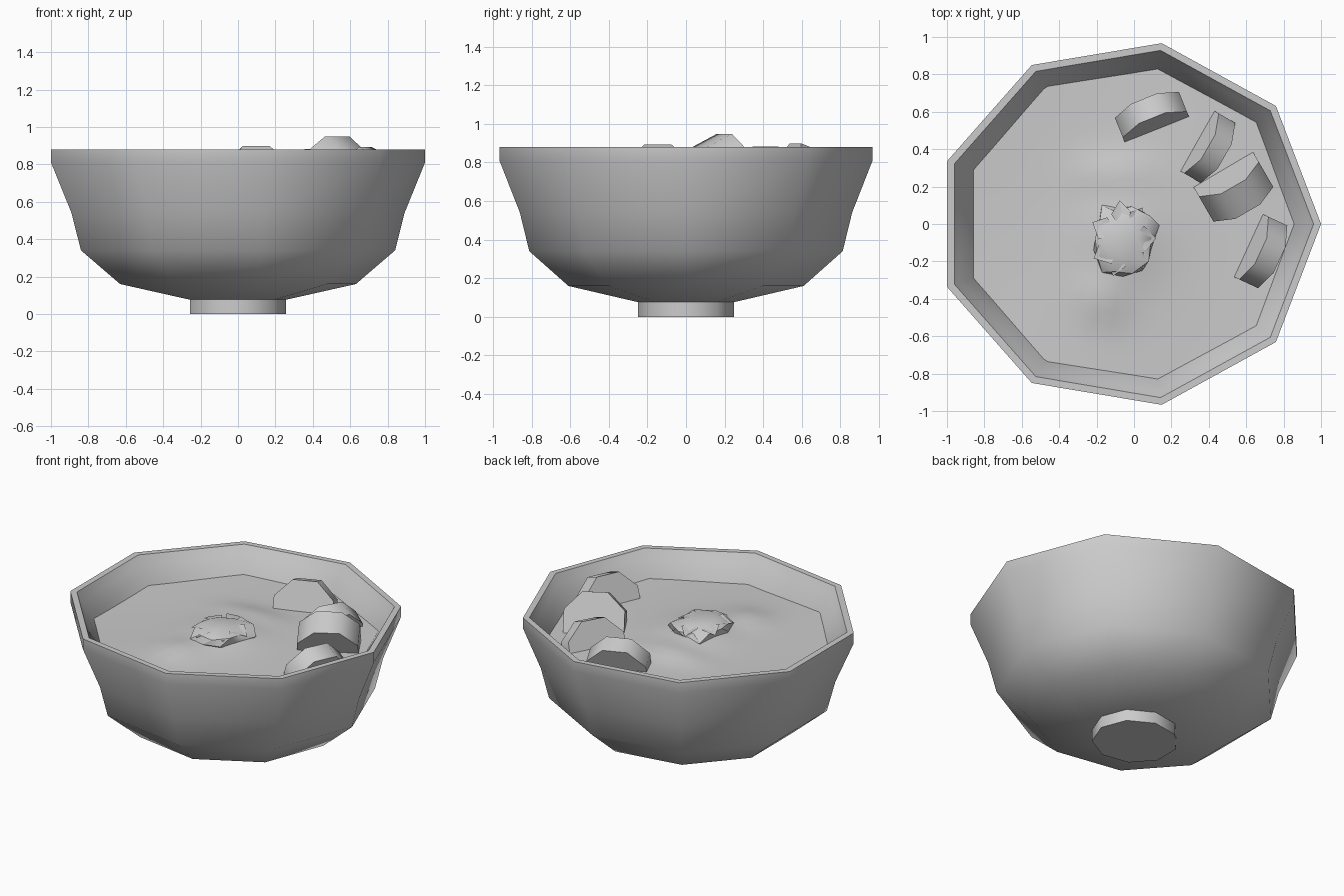
import bpy, bmesh, math, random
from mathutils import Vector, Matrix, noise

if "Cube" in bpy.data.objects:
    bpy.data.objects.remove(bpy.data.objects["Cube"])

random.seed(4)
SY = 0.952          # the bowl is slightly narrower in y
SOUP_Z = 0.72


def finish(name, bm, angle):
    bmesh.ops.recalc_face_normals(bm, faces=bm.faces)
    me = bpy.data.meshes.new(name)
    bm.to_mesh(me)
    bm.free()
    ob = bpy.data.objects.new(name, me)
    bpy.context.collection.objects.link(ob)
    bpy.ops.object.select_all(action='DESELECT')
    ob.select_set(True)
    bpy.context.view_layer.objects.active = ob
    bpy.ops.object.shade_smooth_by_angle(angle=math.radians(angle))
    return ob


def lathe(name, profile, sides, angle):
    """Join (radius, z) rings; end rings are closed with caps."""
    bm = bmesh.new()
    rings = []
    for r, z in profile:
        ring = []
        for i in range(sides):
            a = 2 * math.pi * i / sides
            ring.append(bm.verts.new((r * (math.cos(a) - 0.03), r * math.sin(a) * SY, z)))
        rings.append(ring)
    for lo, hi in zip(rings, rings[1:]):
        for i in range(sides):
            j = (i + 1) % sides
            bm.faces.new((lo[i], lo[j], hi[j], hi[i]))
    bm.faces.new(rings[0])
    bm.faces.new(rings[-1])
    return finish(name, bm, angle)


# nine-sided bowl: outside, rim, then inside
lathe("bowl", [(0.26, 0.075), (0.65, 0.16), (0.866, 0.34), (0.918, 0.54),
               (1.031, 0.81), (1.031, 0.88), (0.99, 0.88), (0.96, 0.83),
               (0.875, 0.70), (0.80, 0.40), (0.58, 0.22), (0.20, 0.16)], 9, 50)
# foot
lathe("foot", [(0.265, 0.0), (0.265, 0.10)], 9, 45)


# broth surface with low mounds of filling
def broth_height(x, y):
    z = SOUP_Z + 0.008 * math.sin(4 * x + 1) * math.cos(3 * y)
    for mx, my, sx, sy, h in ((-0.06, -0.05, 0.22, 0.25, 0.05), (-0.18, -0.4, 0.13, 0.14, 0.035),
                              (-0.1, 0.28, 0.22, 0.1, 0.025)):
        z += h * math.exp(-((x - mx) / sx) ** 2 - ((y - my) / sy) ** 2)
    return z


bm = bmesh.new()
SEG, RINGS = 36, 14
center = bm.verts.new((-0.02, 0, broth_height(-0.02, 0)))
prev = None
for k in range(1, RINGS + 1):
    r = 0.89 * k / RINGS
    ring = []
    for i in range(SEG):
        a = 2 * math.pi * i / SEG
        x, y = r * math.cos(a) - 0.02, r * math.sin(a) * SY
        ring.append(bm.verts.new((x, y, broth_height(x, y))))
    for i in range(SEG):
        j = (i + 1) % SEG
        bm.faces.new((prev[i], ring[i], ring[j], prev[j]) if prev else (center, ring[i], ring[j]))
    prev = ring
finish("broth", bm, 40)


# thick round slices leaning in the broth
def slice_disc(name, loc, facing, lean, radius, thick):
    bm = bmesh.new()
    bmesh.ops.create_cone(bm, cap_ends=True, segments=8, radius1=radius, radius2=radius, depth=thick)
    m = (Matrix.Translation(loc) @ Matrix.Rotation(math.radians(facing), 4, 'Z')
         @ Matrix.Rotation(math.radians(90 - lean), 4, 'Y') @ Matrix.Rotation(math.pi / 8, 4, 'Z'))
    bm.transform(m)
    finish(name, bm, 50)


slice_disc("slice_back", (0.10, 0.56, 0.705), -68, 20, 0.20, 0.12)
slice_disc("slice_mid", (0.38, 0.42, 0.69), 150, 22, 0.20, 0.11)
slice_disc("slice_top", (0.53, 0.20, 0.745), 120, 25, 0.20, 0.17)
slice_disc("slice_side", (0.665, -0.14, 0.70), 155, 22, 0.20, 0.12)

# crumpled garnish heap in the middle
bm = bmesh.new()
bmesh.ops.create_icosphere(bm, subdivisions=2, radius=1)
for v in bm.verts:
    n = noise.noise(v.co * 2.3 + Vector((3, 1, 7)))
    v.co *= 1 + 0.35 * n + random.uniform(-0.08, 0.08)
    v.co = Vector((-0.06 + v.co.x * 0.17, -0.08 + v.co.y * 0.20, 0.755 + v.co.z * 0.075))
finish("garnish_heap", bm, 30)

# folded leaf tips around the heap
bm = bmesh.new()
for i in range(7):
    a = 2 * math.pi * i / 7 + random.uniform(-0.2, 0.2)
    def at(r, da, z):
        return bm.verts.new((-0.06 + r * math.cos(a + da), -0.08 + r * 1.15 * math.sin(a + da), z))
    root = at(0.04, 0, 0.80)
    left, right = at(0.13, 0.45, 0.82), at(0.13, -0.45, 0.81)
    fold = at(0.11, 0, 0.80)
    tip = at(0.18, random.uniform(-0.2, 0.2), 0.79 + random.uniform(-0.02, 0.03))
    for tri in ((root, left, fold), (root, fold, right), (left, tip, fold), (fold, tip, right)):
        bm.faces.new(tri)
finish("garnish_leaves", bm, 30)
